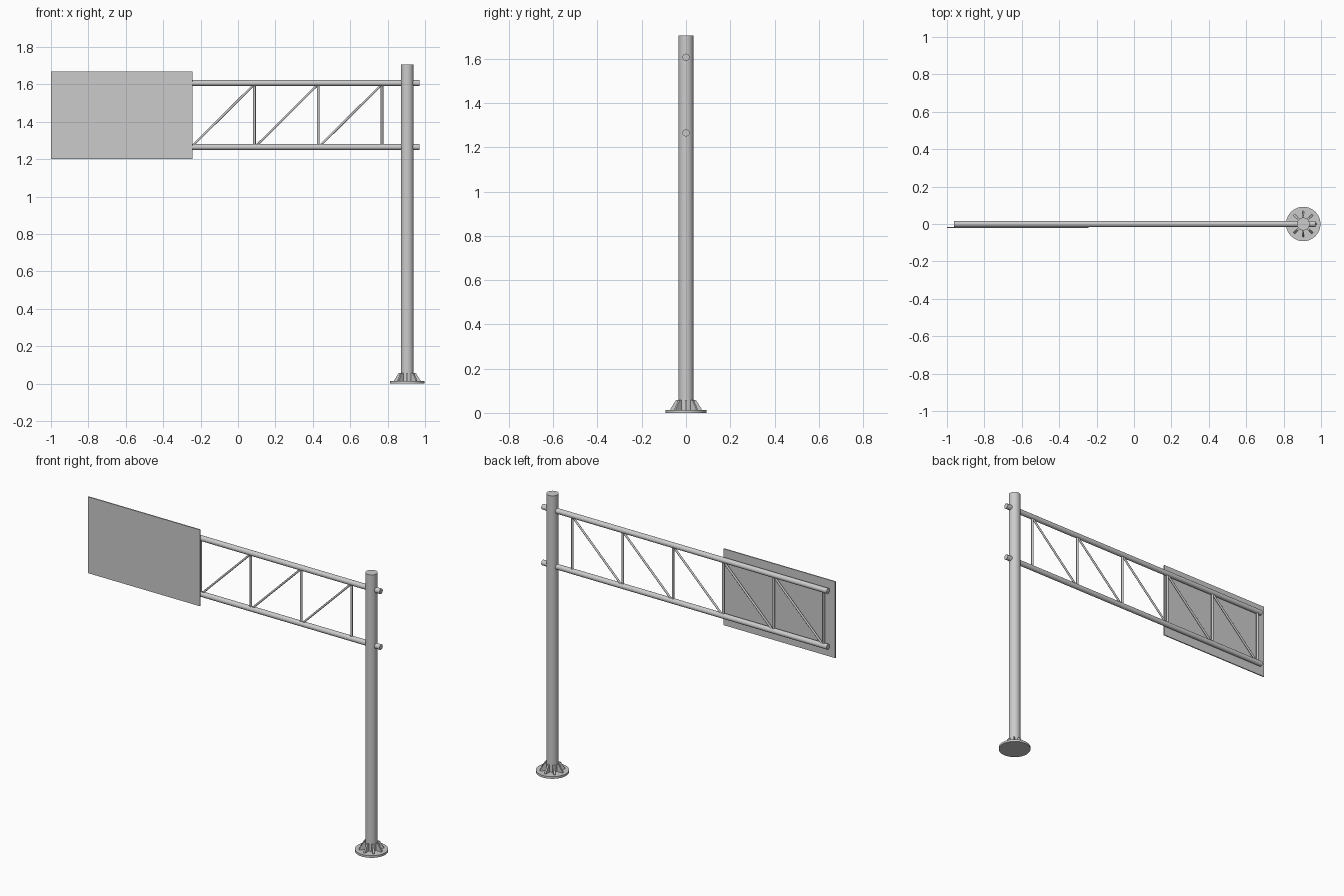
import bpy
import math
from mathutils import Vector

cube = bpy.data.objects.get("Cube")
if cube:
    bpy.data.objects.remove(cube, do_unlink=True)

steel = bpy.data.materials.new("galvanised_grey")
steel.use_nodes = True
colour = (0.6, 0.6, 0.6, 1)
steel.diffuse_color = colour
steel.node_tree.nodes["Principled BSDF"].inputs["Base Color"].default_value = colour


def tube(name, start, end, radius, sides=32):
    """Closed cylinder between two points."""
    a, b = Vector(start), Vector(end)
    axis = b - a
    bpy.ops.mesh.primitive_cylinder_add(vertices=sides, radius=radius, depth=axis.length,
                                        location=(a + b) / 2)
    ob = bpy.context.object
    ob.rotation_euler = axis.to_track_quat('Z', 'Y').to_euler()
    ob.name = name
    ob.data.materials.append(steel)
    bpy.ops.object.shade_smooth_by_angle(angle=math.radians(35))
    return ob


POLE_X, POLE_R = 0.905, 0.034
LOW, HIGH = 1.265, 1.607
BAY, FIRST = 0.341, -0.935

# Pole and round base flange
tube("pole", (POLE_X, 0, 0.005), (POLE_X, 0, 1.706), POLE_R)
tube("base_flange", (POLE_X, 0, 0), (POLE_X, 0, 0.013), 0.092, 48)

# Stiffener ribs around the foot of the pole
profile = [(0.028, 0.01), (0.07, 0.01), (0.07, 0.018), (0.045, 0.058), (0.028, 0.058)]
count = len(profile)
for i in range(8):
    verts = [(r, y, z) for y in (-0.005, 0.005) for r, z in profile]
    faces = [tuple(range(count)), tuple(reversed(range(count, 2 * count)))]
    faces += [(k, k + count, (k + 1) % count + count, (k + 1) % count) for k in range(count)]
    mesh = bpy.data.meshes.new("base_rib")
    mesh.from_pydata(verts, [], faces)
    mesh.materials.append(steel)
    rib = bpy.data.objects.new(f"base_rib_{i + 1}", mesh)
    rib.location.x = POLE_X
    rib.rotation_euler.z = i * math.pi / 4
    bpy.context.collection.objects.link(rib)

# Horizontal chords passing through the pole
for name, z in (("lower_chord", LOW), ("upper_chord", HIGH)):
    tube(name, (-0.963, 0, z), (0.97, 0, z), 0.016)

# Truss web: uprights with one rising diagonal per bay
for i in range(6):
    x = FIRST + i * BAY
    tube(f"upright_{i + 1}", (x, 0, LOW), (x, 0, HIGH), 0.007, 16)
    if i < 5:
        tube(f"diagonal_{i + 1}", (x + 0.008, 0, LOW + 0.005),
             (x + BAY - 0.004, 0, HIGH - 0.01), 0.006, 16)

# Sign panel in front of the arm's free end
bpy.ops.mesh.primitive_cube_add(size=1, location=(-0.6215, -0.019, 1.434))
panel = bpy.context.object
panel.name = "sign_panel"
panel.scale = (0.757, 0.007, 0.468)
panel.data.materials.append(steel)
